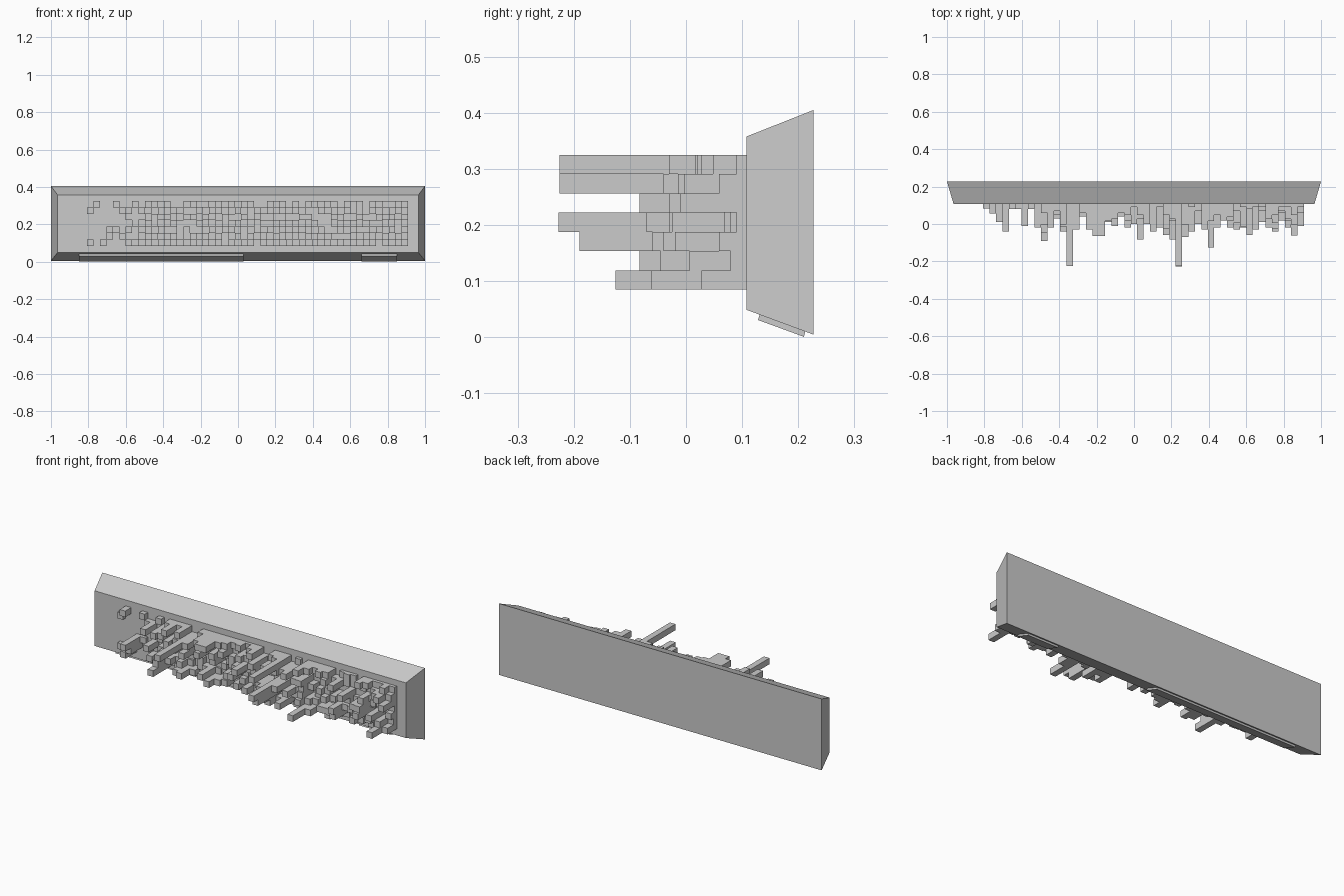
import bpy, bmesh, random

if "Cube" in bpy.data.objects:
    bpy.data.objects.remove(bpy.data.objects["Cube"])

random.seed(7)
FACE_Y = 0.108      # front face of the base
PITCH = 0.0343      # grid spacing of the bars
STEP = 0.0104       # bar lengths are multiples of this
LEFT, TOP = -0.909, 0.325


def add_object(name, bm):
    bmesh.ops.recalc_face_normals(bm, faces=bm.faces)
    mesh = bpy.data.meshes.new(name)
    bm.to_mesh(mesh)
    bm.free()
    obj = bpy.data.objects.new(name, mesh)
    bpy.context.collection.objects.link(obj)
    return obj


def loft(bm, a, b):
    """Closed solid between two four-cornered loops."""
    a = [bm.verts.new(p) for p in a]
    b = [bm.verts.new(p) for p in b]
    bm.faces.new(a)
    bm.faces.new(b[::-1])
    for i in range(4):
        j = (i + 1) % 4
        bm.faces.new((a[i], b[i], b[j], a[j]))


def rect(x0, x1, y, z0, z1):
    return [(x0, y, z0), (x1, y, z0), (x1, y, z1), (x0, y, z1)]


# tapered base slab
bm = bmesh.new()
loft(bm, rect(-0.965, 0.965, FACE_Y, 0.049, 0.358),
     rect(-1, 1, 0.227, 0.005, 0.405))
add_object("base", bm)

# plain raised strips on the sloping lower edge
for name, x0, x1 in (("lower_strip_left", -0.85, 0.03),
                     ("lower_strip_right", 0.66, 0.85)):
    bm = bmesh.new()
    low = [(0.128, 0.031), (0.210, 0.001), (0.213, 0.012), (0.132, 0.042)]
    loft(bm, [(x0, y, z) for y, z in low], [(x1, y, z) for y, z in low])
    add_object(name, bm)

# front end (y) of the longest bar in each column, from column 3 on
reach = [.083, .055, .01, -.04, .08, .08, -.01, .08, -.02, -.09,
         -.02, .03, -.04, -.225, -.03, .04, -.03, -.065, -.065, .01,
         -.01, .04, -.02, 0, -.083, 0, -.04, -.02, -.06, -.083,
         -.225, -.07, -.04, 0, -.03, -.126, -.02, .02, -.02, -.03,
         -.02, -.06, -.03, .01, -.02, -.04, .02, -.02, -.062, -.01]
# sparse first columns and the column rows known to hold the longest bars
sparse = {3: (1, 6), 4: (0,), 5: (6,), 6: (4, 5), 7: (0, 4), 8: (1, 5)}
peak_row = {12: 6, 16: 1, 27: 2, 32: 5, 33: 0, 38: 6}
extra = {(33, 3): -.227, (33, 4): -.19}

# grid of bars
bm = bmesh.new()
for k, far in enumerate(reach):
    col = k + 3
    rows = sparse.get(col, range(7))
    peak = peak_row.get(col, random.choice(list(rows)))
    limit = min(FACE_Y - far, 0.17)
    for row in rows:
        if row == peak:
            end = far
        elif (col, row) in extra:
            end = extra[col, row]
        elif col not in sparse and random.random() < 0.17:
            continue
        else:
            n = 1 + int(random.random() ** 1.6 * limit / STEP * 0.85)
            end = FACE_Y - 0.008 - n * STEP
            end = max(end, far)
        x = LEFT + col * PITCH
        z = TOP - row * PITCH
        loft(bm, rect(x, x + PITCH, end, z - PITCH, z),
             rect(x, x + PITCH, FACE_Y + 0.002, z - PITCH, z))
add_object("bars", bm)
